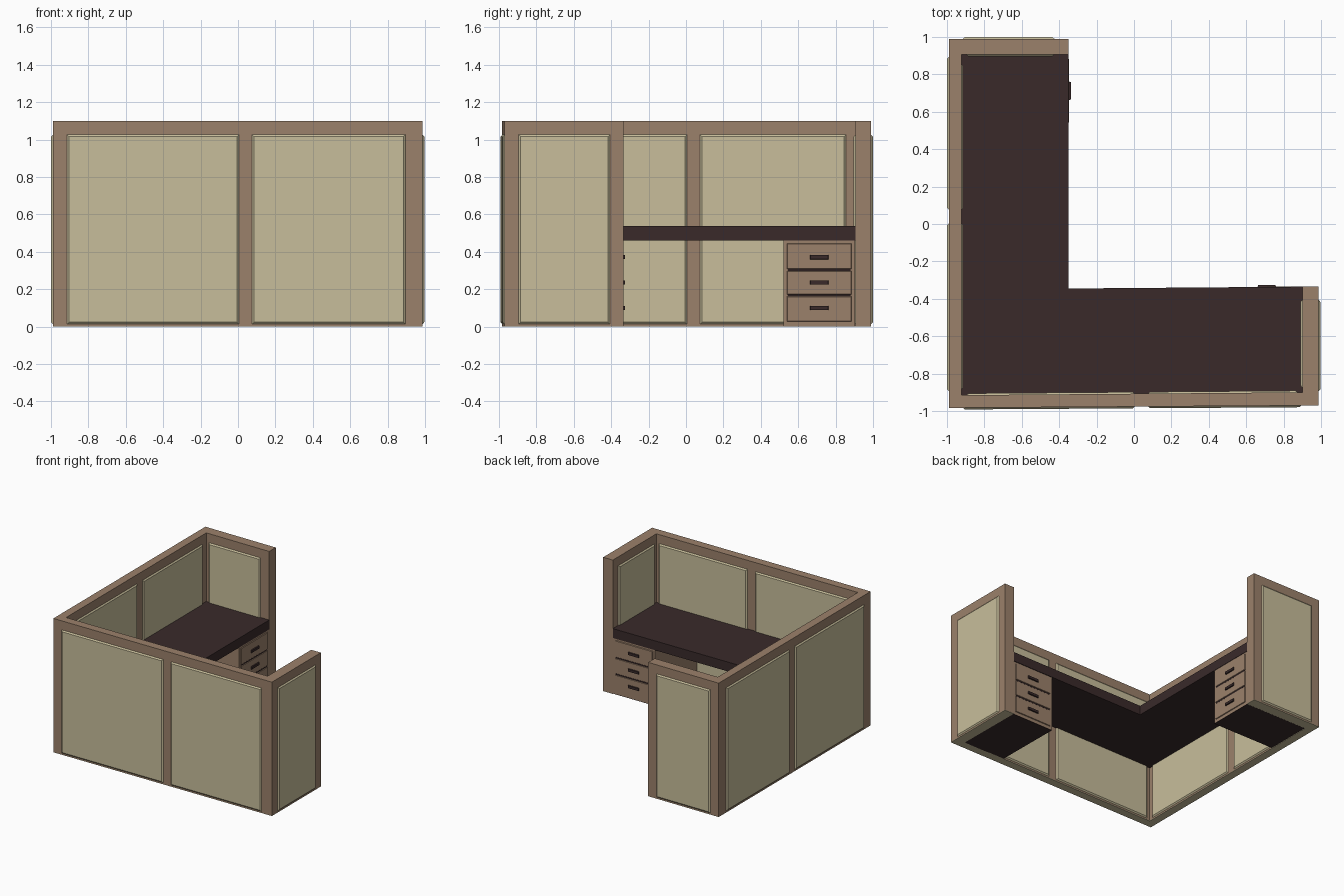
import bpy, bmesh
from mathutils import Vector

if "Cube" in bpy.data.objects:
    bpy.data.objects.remove(bpy.data.objects["Cube"])


def material(name, rgb):
    m = bpy.data.materials.new(name)
    m.diffuse_color = (*rgb, 1)
    m.use_nodes = True
    m.node_tree.nodes["Principled BSDF"].inputs["Base Color"].default_value = m.diffuse_color
    return m


WOOD = material("wood", (0.33, 0.22, 0.147))
FABRIC = material("fabric", (0.578, 0.515, 0.328))
DARK = material("dark_laminate", (0.041, 0.023, 0.023))


def finish(name, bm, mat):
    bmesh.ops.recalc_face_normals(bm, faces=bm.faces[:])
    me = bpy.data.meshes.new(name)
    bm.to_mesh(me)
    bm.free()
    me.materials.append(mat)
    ob = bpy.data.objects.new(name, me)
    bpy.context.collection.objects.link(ob)
    return ob


def prism(name, outline, z0, z1, mat):
    """Extrude a plan outline between two heights."""
    bm = bmesh.new()
    lo = [bm.verts.new((x, y, z0)) for x, y in outline]
    hi = [bm.verts.new((x, y, z1)) for x, y in outline]
    bm.faces.new(lo)
    bm.faces.new(hi)
    n = len(outline)
    for i in range(n):
        j = (i + 1) % n
        bm.faces.new((lo[i], lo[j], hi[j], hi[i]))
    return finish(name, bm, mat)


def slab(name, a, b, s0, s1, d0, d1, z0, z1, mat, inset=0.0):
    """Block on the wall line a->b, spanning s0..s1 along it and d0..d1 outward
    (to the right of the line); the outer face shrinks by inset."""
    a, b = Vector(a), Vector(b)
    t = (b - a).normalized()
    out = Vector((t.y, -t.x))
    bm = bmesh.new()
    rings = []
    for d, e in ((d0, 0), (d1, inset)):
        ring = []
        for s, z in ((s0 + e, z0 + e), (s1 - e, z0 + e), (s1 - e, z1 - e), (s0 + e, z1 - e)):
            p = a + t * s + out * d
            ring.append(bm.verts.new((p.x, p.y, z)))
        bm.faces.new(ring)
        rings.append(ring)
    for i in range(4):
        j = (i + 1) % 4
        bm.faces.new((rings[0][i], rings[0][j], rings[1][j], rings[1][i]))
    return finish(name, bm, mat)


# Partition walls: one continuous frame with a fabric underside
plan = [(-0.99, -0.983), (0.987, -0.97), (0.987, -0.335), (0.90, -0.335), (0.90, -0.90),
        (-0.922, -0.915), (-0.922, 0.905), (-0.35, 0.905), (-0.35, 0.99), (-0.99, 0.99)]
prism("wall_frame", plan, 0.004, 1.10, WOOD)
prism("wall_base", plan, 0.0, 0.004, FABRIC)

# Padded fabric panels: plan edge index -> spans along that edge
panels = {
    "front_outer": (0, [(0.07, 1.0), (1.06, 1.89)]),
    "right_outer": (1, [(0.07, 0.57)]),
    "right_inner": (3, [(0.065, 0.545)]),
    "front_inner": (4, [(0.02, 0.83), (0.89, 1.80)]),
    "left_inner": (5, [(0.025, 0.925), (0.985, 1.775)]),
    "back_inner": (6, [(0.02, 0.50)]),
    "back_outer": (8, [(0.07, 0.57)]),
    "left_outer": (9, [(0.09, 0.92), (0.98, 1.89)]),
}
for name, (i, spans) in panels.items():
    a, b = plan[i], plan[(i + 1) % len(plan)]
    for s0, s1 in spans:
        slab(name + "_panel", a, b, s0, s1, -0.005, 0.009, 0.008, 1.032, FABRIC, 0.016)

# L-shaped desktop
prism("desktop", [(-0.925, -0.918), (0.902, -0.902), (0.902, -0.335), (-0.35, -0.345),
                  (-0.35, 0.907), (-0.925, 0.907)], 0.46, 0.537, DARK)


def drawer_unit(name, a, b):
    """Three-drawer pedestal whose front lies on the line a->b."""
    w = (Vector(b) - Vector(a)).length
    slab(name + "_body", a, b, 0, w, -0.565, 0, 0.002, 0.46, WOOD)
    slab(name + "_underside", a, b, 0, w, -0.565, 0, 0.0, 0.002, DARK)
    # dark backing shows through the gaps between drawers
    for z in (0.168, 0.304):
        slab(name + "_gap", a, b, 0.025, w - 0.025, 0, 0.003, z - 0.005, z + 0.005, DARK)
    for z0, z1 in ((0.028, 0.163), (0.173, 0.299), (0.309, 0.445)):
        slab(name + "_drawer_front", a, b, 0.02, w - 0.02, 0, 0.006, z0, z1, WOOD, 0.003)
    for z in (0.10, 0.236, 0.372):
        slab(name + "_handle", a, b, w / 2 - 0.05, w / 2 + 0.05, 0, 0.015,
             z - 0.013, z + 0.013, DARK, 0.003)


# Pedestals at the free end of each wing
drawer_unit("back_pedestal", (-0.353, 0.52), (-0.353, 0.904))
drawer_unit("right_pedestal", (0.90, -0.34), (0.52, -0.343))
